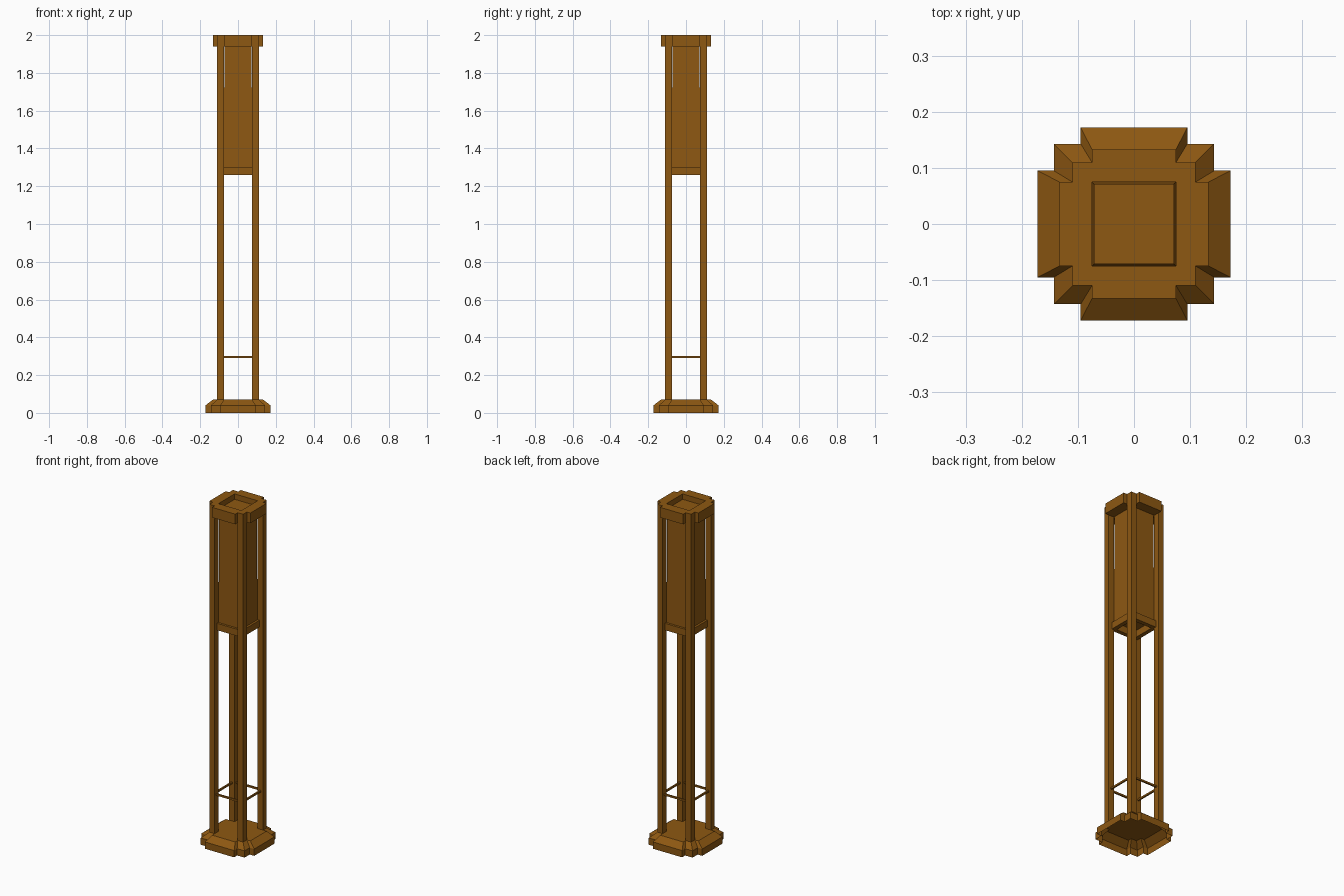
import bpy
import bmesh
from math import pi
from mathutils import Matrix

cube = bpy.data.objects.get("Cube")
if cube:
    bpy.data.objects.remove(cube, do_unlink=True)

# Single warm wood colour
wood = bpy.data.materials.new("brown wood")
wood.use_nodes = True
colour = (0.27, 0.098, 0.006, 1)
wood.diffuse_color = colour
wood.node_tree.nodes["Principled BSDF"].inputs["Base Color"].default_value = colour


def finish(name, bm):
    bmesh.ops.recalc_face_normals(bm, faces=bm.faces)
    mesh = bpy.data.meshes.new(name)
    bm.to_mesh(mesh)
    bm.free()
    mesh.materials.append(wood)
    obj = bpy.data.objects.new(name, mesh)
    bpy.context.scene.collection.objects.link(obj)
    return obj


def loft(name, sections, close_bottom=True):
    """Skin a stack of (outline, height) sections and close the ends."""
    bm = bmesh.new()
    rings = [[bm.verts.new((x, y, z)) for x, y in pts] for pts, z in sections]
    for low, high in zip(rings, rings[1:]):
        for i in range(len(low)):
            bm.faces.new((low[i - 1], low[i], high[i], high[i - 1]))
    bm.faces.new(rings[-1])
    if close_bottom:
        bm.faces.new(rings[0][::-1])
    return finish(name, bm)


def square(w):
    return [(w, w), (-w, w), (-w, -w), (w, -w)]


def stepped(reach, arm, corner):
    """Cross outline with a square step in every corner."""
    quarter = [(reach, -arm), (reach, arm), (corner, arm), (corner, corner), (arm, corner)]
    pts = []
    for _ in range(4):
        pts += quarter
        quarter = [(-y, x) for x, y in quarter]
    # Each quarter already starts on the next arm
    return pts


def four_blocks(name, x0, x1, y0, y1, z0, z1):
    """Four copies of a block turned about the centre axis."""
    for i in range(4):
        bm = bmesh.new()
        bmesh.ops.create_cube(bm, size=1)
        bmesh.ops.scale(bm, vec=(x1 - x0, y1 - y0, z1 - z0), verts=bm.verts)
        bmesh.ops.translate(bm, vec=((x0 + x1) / 2, (y0 + y1) / 2, (z0 + z1) / 2), verts=bm.verts)
        bmesh.ops.rotate(bm, cent=(0, 0, 0), matrix=Matrix.Rotation(i * pi / 2, 3, "Z"), verts=bm.verts)
        finish(f"{name}_{i + 1}", bm)


INNER, OUTER, REACH = 0.075, 0.11, 0.133

# Hollow foot with bevelled top
foot = stepped(0.172, 0.095, 0.143)
loft("base", [(foot, 0), (foot, 0.04), (stepped(REACH, INNER, OUTER), 0.07)], close_bottom=False)

# Corner posts run the full height and form the cap corners
four_blocks("post", INNER, OUTER, INNER, OUTER, 0.07, 2)

# Cap sides leave a square well in the top
four_blocks("cap_side", -INNER, INNER, INNER, REACH, 1.94, 2)

# Slightly tapered shade box held between the posts
loft("shade_box", [(square(INNER), 1.30), (square(0.0715), 1.97)])

# Open frame under the shade
four_blocks("shade_frame", -0.088, 0.064, 0.064, 0.088, 1.26, 1.30)

# Thin rails low between the posts
four_blocks("lower_rail", -0.08, 0.08, 0.088, 0.097, 0.29, 0.30)
